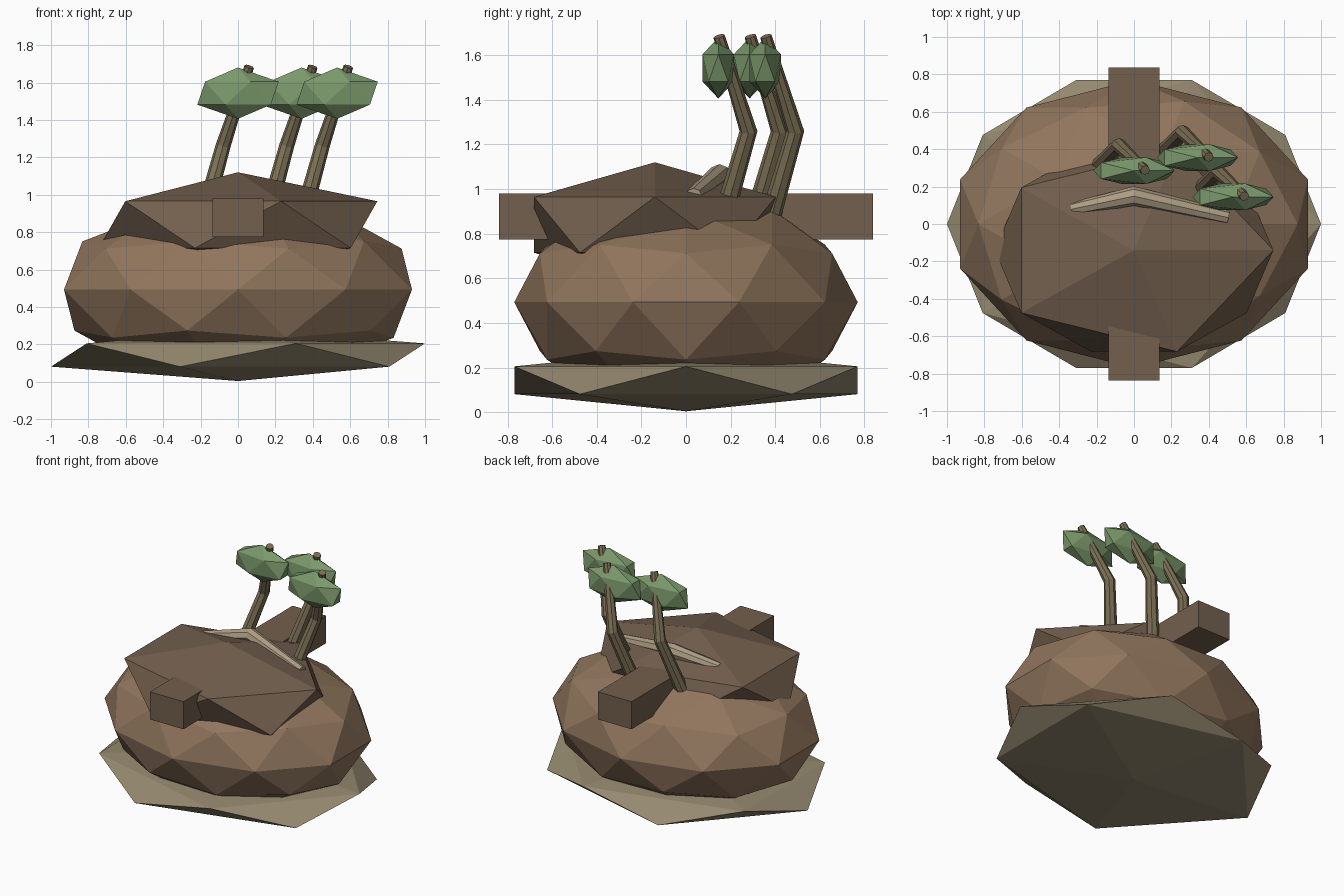
import bpy

if "Cube" in bpy.data.objects:
    bpy.data.objects.remove(bpy.data.objects["Cube"])


def material(name, rgb):
    m = bpy.data.materials.new(name)
    m.diffuse_color = (*rgb, 1)
    m.use_nodes = True
    m.node_tree.nodes["Principled BSDF"].inputs["Base Color"].default_value = m.diffuse_color
    return m


SAND = material("sand", (0.30, 0.25, 0.16))
EARTH = material("earth", (0.28, 0.18, 0.11))
ROCK = material("dark_rock", (0.17, 0.115, 0.075))
BARK = material("bark", (0.20, 0.16, 0.09))
PALE = material("pale_wood", (0.42, 0.34, 0.23))
LEAF = material("leaf", (0.20, 0.32, 0.15))


def finish(obj, name, mat):
    obj.name = name
    obj.data.materials.append(mat)
    return obj


def boulder(name, centre, radii, level, mat):
    """Faceted lump made from a stretched icosphere."""
    bpy.ops.mesh.primitive_ico_sphere_add(subdivisions=level, radius=1, location=centre)
    obj = bpy.context.object
    obj.scale = radii
    return finish(obj, name, mat)


def limb(name, path, mat):
    """Eight-sided bent tube; path holds (x, y, z, radius)."""
    curve = bpy.data.curves.new(name, 'CURVE')
    curve.dimensions = '3D'
    curve.bevel_depth = 1
    curve.bevel_resolution = 2
    curve.use_fill_caps = True
    spline = curve.splines.new('POLY')
    spline.points.add(len(path) - 1)
    for point, (x, y, z, r) in zip(spline.points, path):
        point.co = (x, y, z, 1)
        point.radius = r
    obj = bpy.data.objects.new(name, curve)
    bpy.context.collection.objects.link(obj)
    bpy.ops.object.select_all(action='DESELECT')
    obj.select_set(True)
    bpy.context.view_layer.objects.active = obj
    bpy.ops.object.convert(target='MESH')
    obj = bpy.context.object
    for poly in obj.data.polygons:
        poly.use_smooth = False
    return finish(obj, name, mat)


# Ground slab, main mound and top ledge
boulder("ground_slab", (0, 0, 0.143), (1.118, 0.905, 0.139), 1, SAND)
boulder("mound", (0, 0, 0.493), (0.978, 0.77, 0.49), 2, EARTH)
boulder("top_ledge", (0, -0.14, 0.84), (0.833, 0.637, 0.28), 1, ROCK)

# Square beam running front to back
bpy.ops.mesh.primitive_cube_add(size=1, location=(0, 0, 0.877))
beam = bpy.context.object
beam.scale = (0.275, 1.675, 0.205)
finish(beam, "cross_beam", ROCK)

# Fallen branch half buried in the ledge
limb("fallen_branch", [(-0.33, 0.08, 0.995, 0.036), (0, 0.15, 1.06, 0.052),
                       (0.5, 0.035, 0.967, 0.038)], PALE)

# Three bent trees, each with a flattened crown
for i, (x, y) in enumerate([(0.0, 0.285), (0.34, 0.355), (0.53, 0.145)], 1):
    limb(f"trunk_{i}", [(x - 0.19, y + 0.02, 0.86, 0.046),
                        (x - 0.08, y + 0.135, 1.26, 0.04),
                        (x + 0.06, y + 0.003, 1.685, 0.026)], BARK)
    boulder(f"crown_{i}", (x, y, 1.543), (0.243, 0.083, 0.137), 1, LEAF)
